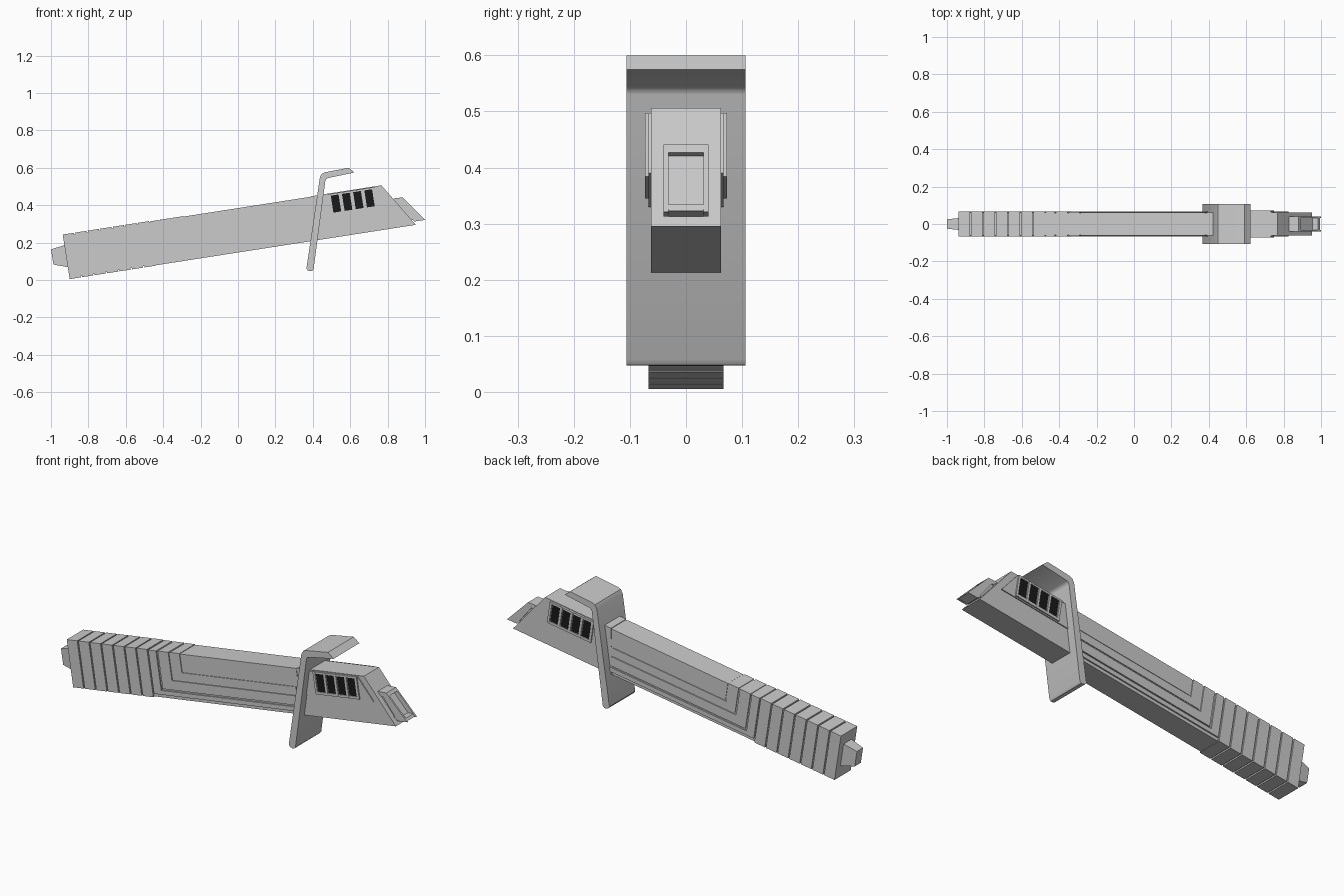
import bpy, bmesh, math

if "Cube" in bpy.data.objects:
    bpy.data.objects.remove(bpy.data.objects["Cube"])

TILT = math.radians(8.85)
C, S = math.cos(TILT), math.sin(TILT)


def tilt(u, v):
    """Handle coordinates (along, up) to world x, z."""
    return (-0.90 + u * C - v * S, 0.005 + u * S + v * C)


def mesh_object(name, rings, color=None):
    """Join equal-length rings of points into a capped solid."""
    bm = bmesh.new()
    loops = [[bm.verts.new(p) for p in ring] for ring in rings]
    n = len(loops[0])
    for a, b in zip(loops, loops[1:]):
        for i in range(n):
            bm.faces.new((a[i], a[(i + 1) % n], b[(i + 1) % n], b[i]))
    bm.faces.new(loops[0][::-1])
    bm.faces.new(loops[-1])
    bmesh.ops.recalc_face_normals(bm, faces=bm.faces)
    me = bpy.data.meshes.new(name)
    bm.to_mesh(me)
    bm.free()
    ob = bpy.data.objects.new(name, me)
    bpy.context.collection.objects.link(ob)
    if color:
        mat = bpy.data.materials.new(name)
        mat.diffuse_color = color
        mat.use_nodes = True
        mat.node_tree.nodes["Principled BSDF"].inputs["Base Color"].default_value = mat.diffuse_color
        me.materials.append(mat)
    return ob


def slab(name, profile, half, local=True, color=None):
    """Extrude a side profile across the full width."""
    pts = [tilt(*p) if local else p for p in profile]
    return mesh_object(name, [[(x, y, z) for x, z in pts] for y in (-half, half)], color)


def box(name, u0, u1, v0, v1, half, color=None):
    return slab(name, [(u0, v0), (u1, v0), (u1, v1), (u0, v1)], half, True, color)


# Main body with sloped muzzle end
slab("body", [(0.46, 0.002), (1.34, 0.002), (1.34, 0.236), (0.46, 0.236)], 0.060)
slab("front_body", [(1.30, 0.002), (1.873, 0.002), (1.724, 0.239), (1.34, 0.239)], 0.062)

# Ribbed grip: core and seven bands
box("grip_core", 0.01, 0.47, 0.008, 0.232, 0.061)
pitch = 0.473 / 7
for i in range(7):
    box(f"grip_band_{i + 1}", i * pitch, (i + 1) * pitch - 0.007, 0, 0.241, 0.067)

# Stepped L-shaped side strips that wrap over the top
for i, (u0, v0, u1, v1) in enumerate([(0.473, 0.018, 0.518, 0.04),
                                      (0.527, 0.048, 0.588, 0.096),
                                      (0.597, 0.104, 0.652, 0.142)]):
    slab(f"side_strip_{i + 1}", [(u0, 0.239), (u0, v0), (1.315, v0), (1.315, v1),
                                 (u1, v1), (u1, 0.239)], 0.067 - i * 0.0015)
# Inner side panel
box("side_panel", 0.66, 1.33, 0.148, 0.2365, 0.0625)

# Tapered pommel stub
mesh_object("pommel", [
    [(tilt(u, v)[0], y, tilt(u, v)[1]) for y, v in
     ((-h, v0), (h, v0), (h, v1), (-h, v1))]
    for u, h, v0, v1 in ((-0.074, 0.025, 0.09, 0.172),
                         (0.002, 0.033, 0.064, 0.184))])

# Bent hand guard
guard = [(0.366, 0.062), (0.372, 0.052), (0.384, 0.047), (0.396, 0.048), (0.404, 0.058),
         (0.467, 0.53), (0.471, 0.539), (0.480, 0.545), (0.623, 0.575),
         (0.591, 0.60), (0.465, 0.576), (0.449, 0.569), (0.438, 0.55)]
ob = slab("guard", guard, 0.106, False)
bpy.context.view_layer.objects.active = ob
ob.select_set(True)
bpy.ops.object.shade_smooth_by_angle(angle=math.radians(35))

# Vent panel with raised frame and four dark slots on each side
slab("vent_panel", [(1.36, 0.115), (1.765, 0.115), (1.69, 0.233), (1.38, 0.233)], 0.067)
black = (0.01, 0.01, 0.01, 1)
for i in range(4):
    u = 1.448 + i * 0.0605
    box(f"vent_slot_{i + 1}", u, u + 0.042, 0.132, 0.228, 0.069, black)
for i in range(5):
    u = 1.448 + i * 0.0605
    box(f"vent_bar_{i + 1}", u - 0.0155, u - 0.003, 0.123, 0.235, 0.0735)
box("vent_rail_bottom", 1.4325, 1.687, 0.121, 0.134, 0.073)
box("vent_rail_top", 1.4325, 1.687, 0.226, 0.2355, 0.073)

# Muzzle: base plate plus an open rectangular frame
slab("muzzle_base", [(0.82, 0.435), (0.862, 0.43), (0.965, 0.322), (0.91, 0.33)], 0.034, False)
slab("muzzle_top", [(0.83, 0.436), (0.853, 0.439), (0.88, 0.441), (0.893, 0.427), (0.85, 0.415)], 0.04, False)
slab("muzzle_bottom", [(0.92, 0.33), (0.944, 0.313), (0.995, 0.323), (0.985, 0.334)], 0.04, False)
side = [(0.845, 0.436), (0.88, 0.441), (1.0, 0.321), (0.944, 0.313)]
for name, y0, y1 in (("muzzle_side_left", 0.031, 0.04), ("muzzle_side_right", -0.04, -0.031)):
    mesh_object(name, [[(x, y, z) for x, z in side] for y in (y0, y1)])
